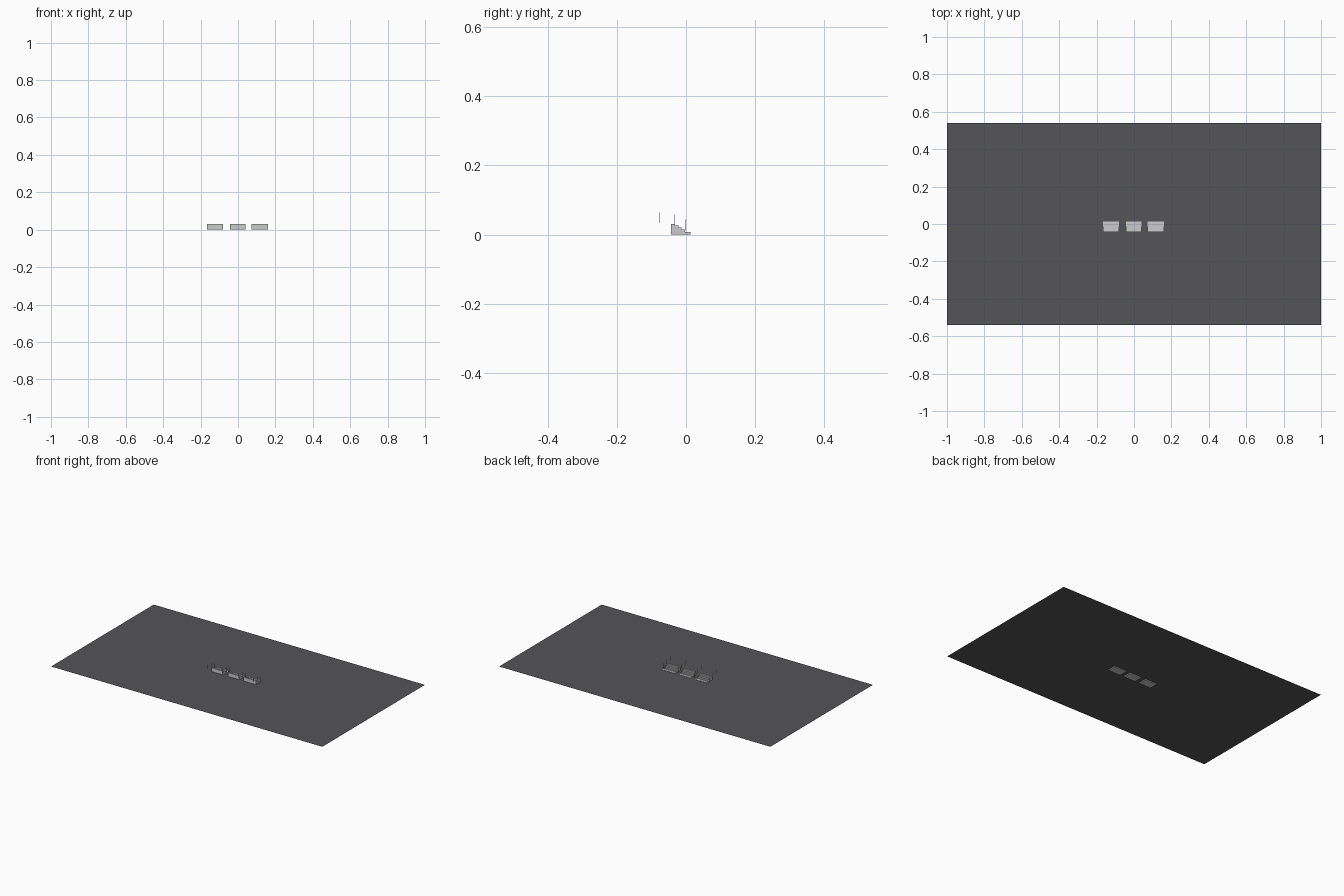
import bpy, bmesh

if "Cube" in bpy.data.objects:
    bpy.data.objects.remove(bpy.data.objects["Cube"])


def add_mesh(name, verts, faces):
    mesh = bpy.data.meshes.new(name)
    mesh.from_pydata(verts, [], faces)
    ob = bpy.data.objects.new(name, mesh)
    bpy.context.collection.objects.link(ob)
    bm = bmesh.new()
    bm.from_mesh(mesh)
    bmesh.ops.recalc_face_normals(bm, faces=bm.faces)
    bm.to_mesh(mesh)
    bm.free()
    return ob


def extrude_x(name, profile, x0, x1):
    n = len(profile)
    verts = [(x, y, z) for x in (x0, x1) for y, z in profile]
    faces = [tuple(range(n)), tuple(range(2 * n - 1, n - 1, -1))]
    faces += [(i, (i + 1) % n, n + (i + 1) % n, n + i) for i in range(n)]
    return add_mesh(name, verts, faces)


# Dark paved ground sheet, no thickness
bpy.ops.mesh.primitive_plane_add(size=2, location=(0, 0, 0.006))
paving = bpy.context.object
paving.name = "paving_sheet"
paving.scale = (1, 0.54, 1)
dark = bpy.data.materials.new("dark_paving")
dark.diffuse_color = (0.09, 0.09, 0.095, 1)
dark.use_nodes = True
dark.node_tree.nodes["Principled BSDF"].inputs["Base Color"].default_value = dark.diffuse_color
paving.data.materials.append(dark)

# Three flights of steps descending toward the back
steps = [(-0.043, 0.031), (-0.033, 0.026), (-0.022, 0.020), (-0.013, 0.014), (-0.003, 0.008)]
ends = [y for y, _ in steps[1:]] + [0.013]
profile = [(-0.043, 0)]
for (y, z), end in zip(steps, ends):
    profile += [(y, z), (end, z)]
profile.append((0.013, 0))
for i, (x0, x1) in enumerate([(-0.165, -0.079), (-0.044, 0.041), (0.072, 0.161)]):
    extrude_x(f"stair_flight_{i + 1}", profile, x0, x1)

# Thin rail posts beside the outer flights
r = 0.001
for x in (-0.171, -0.064, 0.059, 0.166):
    for y, z0, z1 in [(-0.076, 0.033, 0.064), (-0.033, 0.026, 0.058), (-0.002, 0.012, 0.044)]:
        extrude_x("rail_post", [(y - r, z0), (y + r, z0), (y + r, z1), (y - r, z1)], x - r, x + r)
